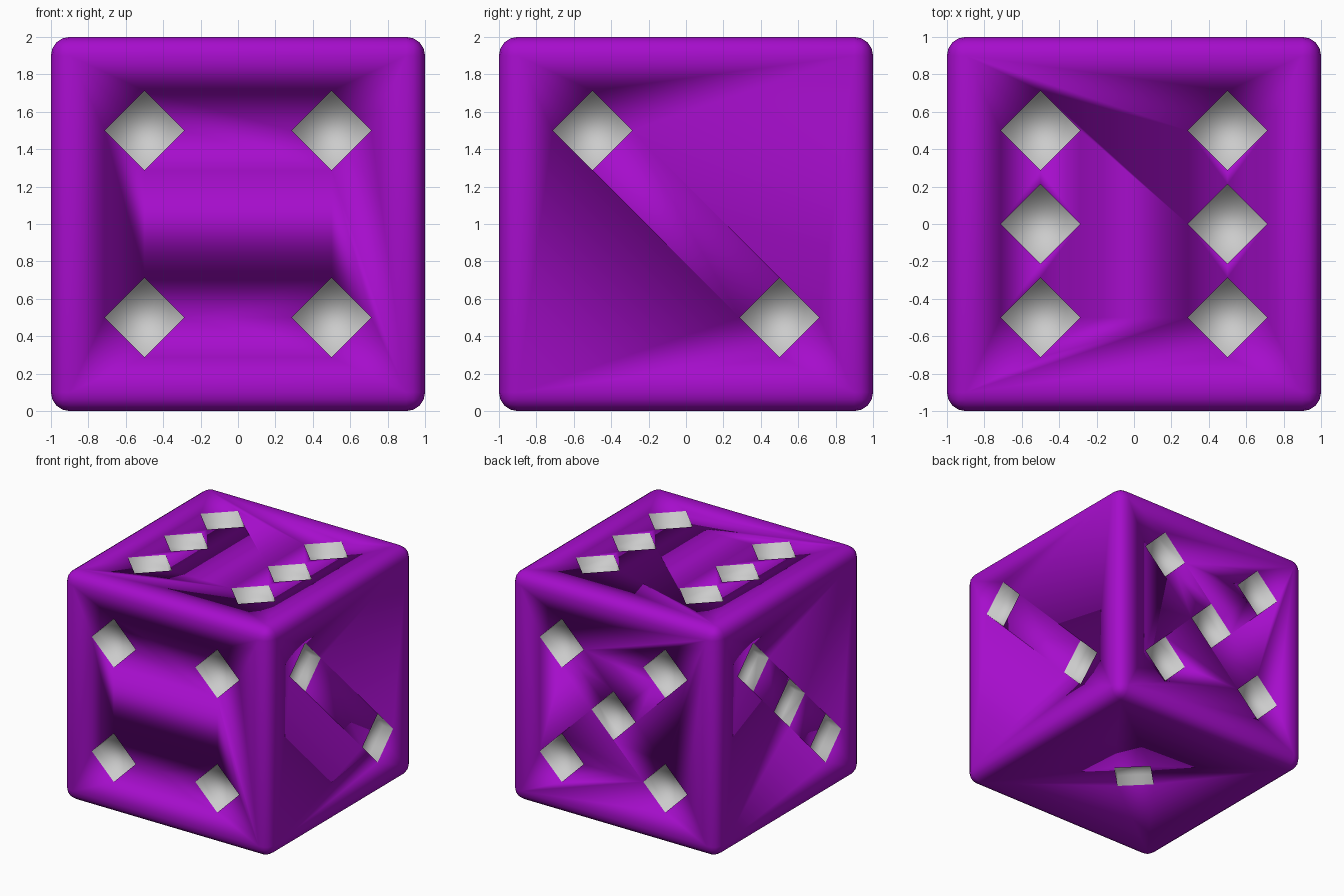
import bpy, bmesh
from math import pi
from mathutils import Matrix, Vector

if "Cube" in bpy.data.objects:
    bpy.data.objects.remove(bpy.data.objects["Cube"])

SIDE, DEPTH, RADIUS = 0.3, 0.1, 0.1   # pip side, pip depth, edge rounding
LIFT = Vector((0, 0, 1))


def finish(name, bm):
    mesh = bpy.data.meshes.new(name)
    bm.to_mesh(mesh)
    bm.free()
    obj = bpy.data.objects.new(name, mesh)
    bpy.context.collection.objects.link(obj)
    return obj


def material(name, colour):
    mat = bpy.data.materials.new(name)
    mat.diffuse_color = colour
    mat.use_nodes = True
    mat.node_tree.nodes["Principled BSDF"].inputs["Base Color"].default_value = mat.diffuse_color
    return mat


# Rounded cube body
bm = bmesh.new()
bmesh.ops.create_cube(bm, size=2)
bmesh.ops.bevel(bm, geom=bm.edges[:], offset=RADIUS, segments=4,
                profile=0.5, affect='EDGES')
bmesh.ops.translate(bm, verts=bm.verts, vec=LIFT)
die = finish("die", bm)

# Pip centres on each face, relative to the cube centre
h = 0.5
pips = {
    (0, -1, 0): [(x, 0, z) for x in (-h, h) for z in (-h, h)],
    (0, 1, 0): [(x, 0, z) for x in (-h, h) for z in (-h, h)] + [(0, 0, 0)],
    (1, 0, 0): [(0, -h, h), (0, h, -h)],
    (-1, 0, 0): [(0, h, h), (0, 0, 0), (0, -h, -h)],
    (0, 0, 1): [(x, y, 0) for x in (-h, h) for y in (-h, 0, h)],
    (0, 0, -1): [(0, 0, 0)],
}

# Diamond cutters
bm = bmesh.new()
for normal, spots in pips.items():
    n = Vector(normal)
    axis = 'XYZ'[[abs(c) for c in normal].index(1)]
    size = [2 * DEPTH if c else SIDE for c in normal]
    shape = Matrix.Rotation(pi / 4, 4, axis) @ Matrix.Diagonal((*size, 1))
    for s in spots:
        bmesh.ops.create_cube(
            bm, size=1, matrix=Matrix.Translation(n + Vector(s) + LIFT) @ shape)
cutter = finish("pip_cutters", bm)

# Cut the pips and bake the result
mod = die.modifiers.new("pips", 'BOOLEAN')
mod.operation, mod.solver, mod.object = 'DIFFERENCE', 'EXACT', cutter
bpy.context.view_layer.update()
deps = bpy.context.evaluated_depsgraph_get()
baked = bpy.data.meshes.new_from_object(die.evaluated_get(deps))
die.modifiers.clear()
die.data = baked
bpy.data.objects.remove(cutter)

# Purple body, grey pip recesses, fully smooth shading
baked.materials.clear()
baked.materials.append(material("purple", (0.38, 0.004, 0.6, 1)))
baked.materials.append(material("grey", (0.6, 0.6, 0.6, 1)))
for face in baked.polygons:
    dist = sorted(abs(c) for c in face.center - LIFT)
    face.material_index = int(dist[2] < 0.99 and dist[1] < 0.8)
    face.use_smooth = True
